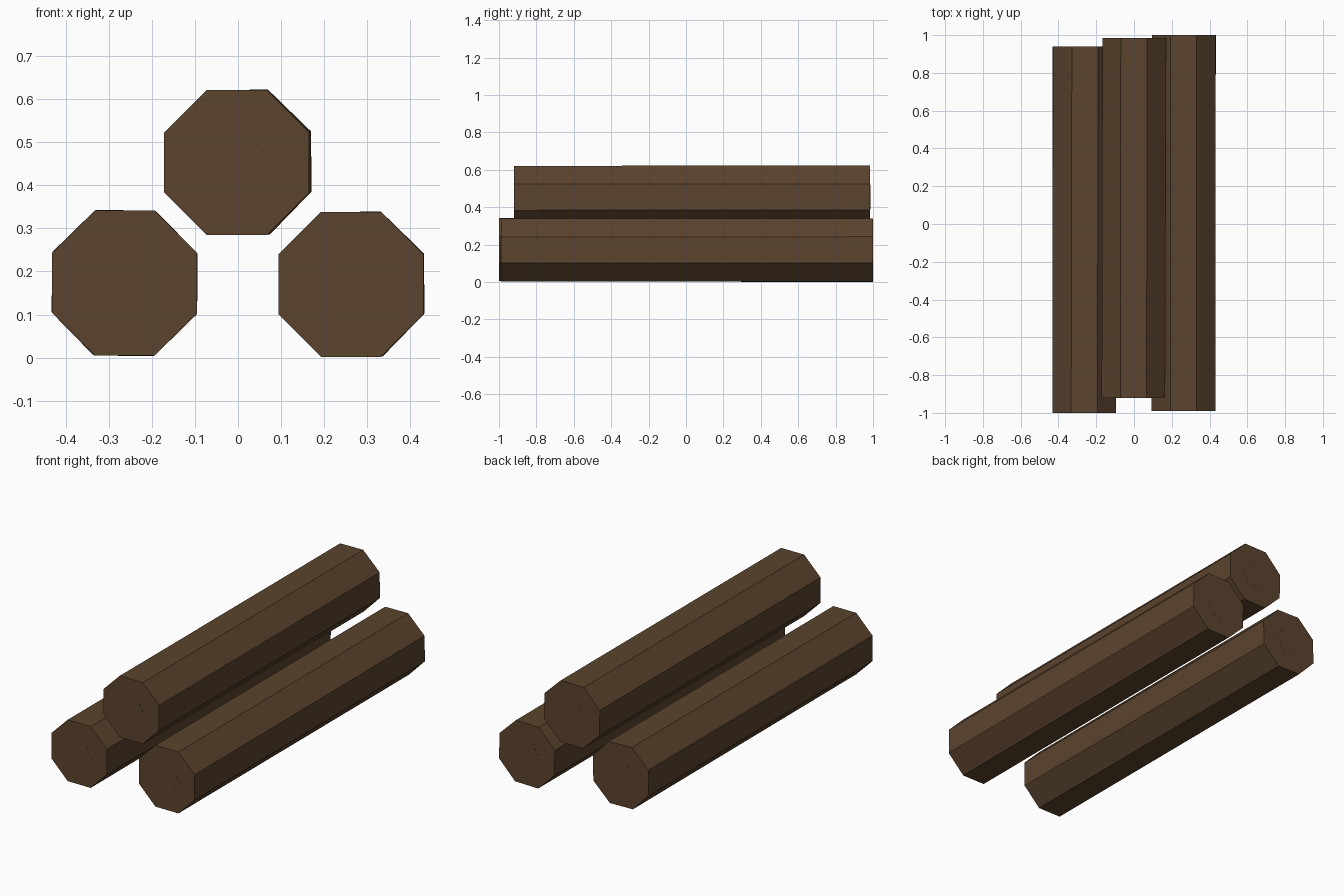
import bpy, bmesh, math
from mathutils import Vector

cube = bpy.data.objects.get("Cube")
if cube:
    bpy.data.objects.remove(cube)

bark = bpy.data.materials.new("dark brown wood")
bark.use_nodes = True
colour = (0.105, 0.057, 0.027, 1)
bark.diffuse_color = colour
bark.node_tree.nodes["Principled BSDF"].inputs["Base Color"].default_value = colour


def prism(name, sides, radius, front, back, roll_front=0, roll_back=0):
    """Flat-sided bar along y, with its own roll at each end."""
    bm = bmesh.new()
    rings = []
    for centre, roll in ((front, roll_front), (back, roll_back)):
        ring = []
        for i in range(sides):
            a = math.tau * (i + 0.5) / sides + math.radians(roll)
            offset = Vector((math.cos(a), 0, math.sin(a))) * radius
            ring.append(bm.verts.new(Vector(centre) + offset))
        rings.append(ring)
    bm.faces.new(rings[0])
    bm.faces.new(rings[1][::-1])
    for i in range(sides):
        j = (i + 1) % sides
        bm.faces.new((rings[0][i], rings[1][i], rings[1][j], rings[0][j]))
    bmesh.ops.recalc_face_normals(bm, faces=bm.faces[:])
    mesh = bpy.data.meshes.new(name)
    bm.to_mesh(mesh)
    bm.free()
    mesh.materials.append(bark)
    obj = bpy.data.objects.new(name, mesh)
    bpy.context.collection.objects.link(obj)
    return obj


def log(name, x, z, y0, y1, drift, twist):
    # Octagonal log with a small hexagonal heartwood core flush with the ends
    front, back = (x, y0, z), (x + drift, y1, z)
    prism(name, 8, 0.182, front, back, 0, twist)
    core = prism(name + "_core", 6, 0.076, (x, y0 - 0.0005, z),
                 (x + drift, y1 + 0.0005, z))
    # Point the hexagon upward
    for v in core.data.vertices:
        cx = x if v.co.y < 0 else x + drift
        dx, dz = v.co.x - cx, v.co.z - z
        v.co.x, v.co.z = cx + dz, z + dx
    core.data.flip_normals()


# Two logs on the ground and one resting above the gap
log("right_log", -0.263, 0.173, -1.0, 0.94, 0.0, -1.2)
log("left_log", 0.262, 0.17, -0.99, 1.0, 0.002, 0.8)
log("top_log", -0.003, 0.453, -0.92, 0.985, 0.005, 0.8)
